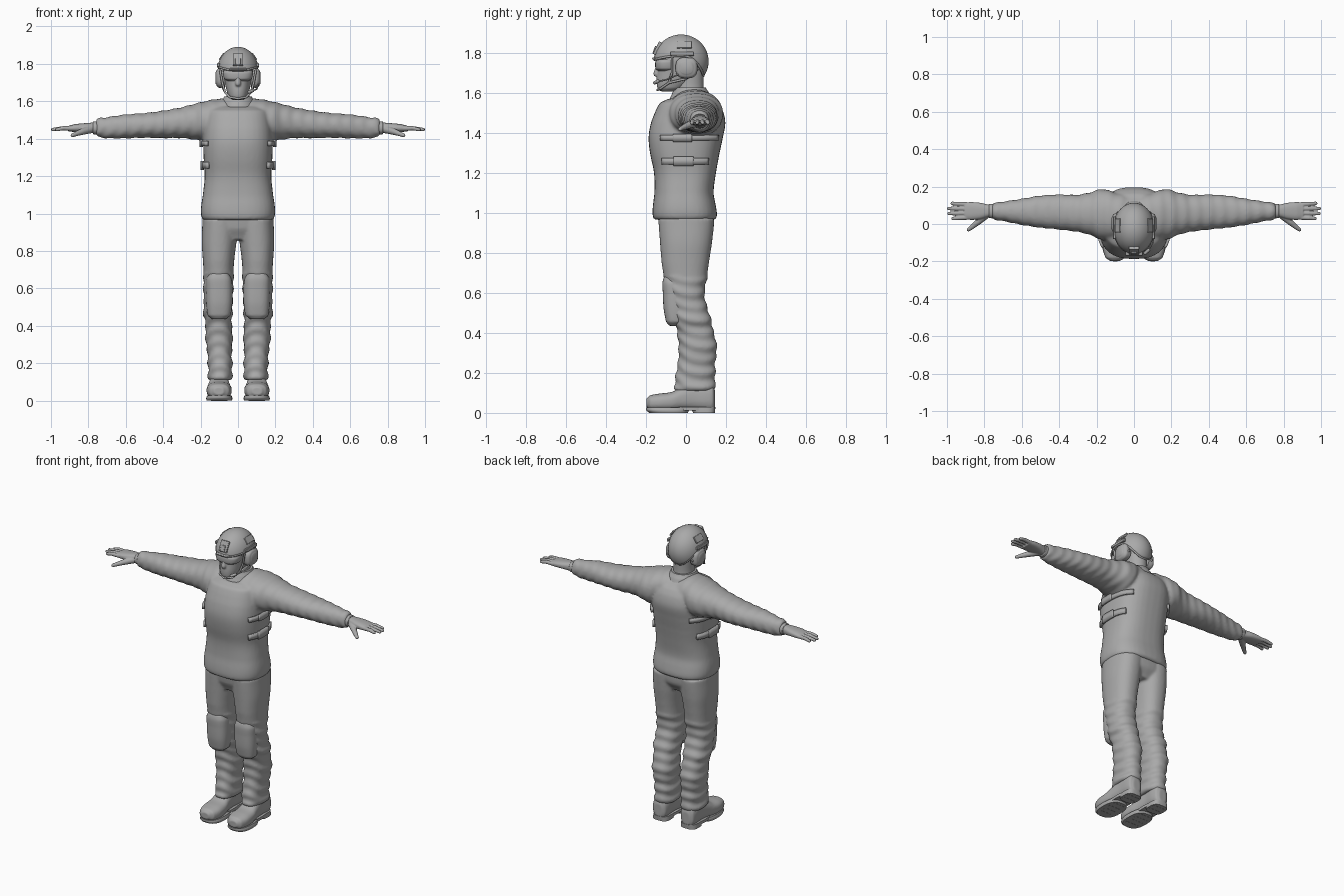
import bpy, bmesh, math
from mathutils import Vector, Matrix

if "Cube" in bpy.data.objects:
    bpy.data.objects.remove(bpy.data.objects["Cube"])

grey = bpy.data.materials.new("plain_grey")
grey.use_nodes = True
grey.diffuse_color = (0.4, 0.4, 0.4, 1)
grey.node_tree.nodes["Principled BSDF"].inputs["Base Color"].default_value = (0.4, 0.4, 0.4, 1)
SIDES = (("left", 1), ("right", -1))


def finish(name, bm, voxel=0, smooth=4, solid=0, bevel=0):
    """Turn a bmesh into a smooth shaded object, optionally fused by remeshing."""
    bmesh.ops.recalc_face_normals(bm, faces=bm.faces)
    mesh = bpy.data.meshes.new(name)
    bm.to_mesh(mesh)
    bm.free()
    mesh.materials.append(grey)
    ob = bpy.data.objects.new(name, mesh)
    bpy.context.collection.objects.link(ob)
    bpy.ops.object.select_all(action="DESELECT")
    ob.select_set(True)
    bpy.context.view_layer.objects.active = ob
    bpy.ops.object.shade_smooth_by_angle(angle=math.radians(45))
    if solid:
        m = ob.modifiers.new("Thickness", "SOLIDIFY")
        m.thickness, m.offset = solid, 0
    if bevel:
        m = ob.modifiers.new("Bevel", "BEVEL")
        m.width, m.segments = bevel, 2
    if voxel:
        m = ob.modifiers.new("Fuse", "REMESH")
        m.mode, m.voxel_size, m.use_smooth_shade = "VOXEL", voxel, True
        m = ob.modifiers.new("Soften", "SMOOTH")
        m.factor, m.iterations = 0.5, smooth
    return ob


def dense(st, steps=6):
    """Catmull-Rom interpolation through the stations of a loft."""
    out = []
    for i in range(len(st) - 1):
        a, b, c, d = (st[max(0, min(len(st) - 1, i + k))] for k in (-1, 0, 1, 2))
        for s in range(steps):
            t = s / steps
            row = [q + (r - p) * t / 2 + (2 * p - 5 * q + 4 * r - w) * t * t / 2
                   + (3 * q - p - 3 * r + w) * t ** 3 / 2 for p, q, r, w in zip(a, b, c, d)]
            row[0] = b[0] + (c[0] - b[0]) * t
            out.append(row)
    return out + [list(st[-1])]


def ring_point(row, ang, n, grow=0.0):
    """Superellipse point of a station (t, u min, u max, v min, v max)."""
    _, u0, u1, v0, v1 = row
    co, si = math.cos(ang), math.sin(ang)
    return ((u0 + u1) / 2 + ((u1 - u0) / 2 + grow) * math.copysign(abs(co) ** (2 / n), co),
            (v0 + v1) / 2 + ((v1 - v0) / 2 + grow) * math.copysign(abs(si) ** (2 / n), si))


def loft(bm, st, axis="z", n=2.0, sx=1, folds=0.0, seg=36):
    """Skin rings along an axis; folds adds slanting cloth wrinkles."""
    rings = []
    for row in dense(st):
        ring = []
        for k in range(seg):
            a = math.tau * k / seg
            w = folds * math.sin(row[0] * 95 + 2 * math.sin(a) + 1.5 * math.cos(2 * a))
            u, v = ring_point(row, a, n, w)
            t = row[0]
            x, y, z = {"z": (u, v, t), "x": (t, u, v), "y": (u, t, v)}[axis]
            ring.append(bm.verts.new((sx * x, y, z)))
        rings.append(ring)
    for r, s in zip(rings, rings[1:]):
        for k in range(seg):
            bm.faces.new((r[k], r[k - 1], s[k - 1], s[k]))
    bm.faces.new(rings[0])
    bm.faces.new(rings[-1])


def tube(bm, pts, radii, sx=1):
    """Overlapping tapered rods with ball joints through the points."""
    pts = [Vector((sx * p[0], p[1], p[2])) for p in pts]
    for p, r in zip(pts, radii):
        bmesh.ops.create_uvsphere(bm, u_segments=12, v_segments=8, radius=r,
                                  matrix=Matrix.Translation(p))
    for p, q, r, s in zip(pts, pts[1:], radii, radii[1:]):
        d = q - p
        m = Matrix.Translation((p + q) / 2) @ d.to_track_quat("Z", "Y").to_matrix().to_4x4()
        bmesh.ops.create_cone(bm, segments=12, radius1=r, radius2=s, depth=d.length, matrix=m)


def box(bm, loc, size, rot=0, axis="X"):
    m = Matrix.Translation(loc) @ Matrix.Rotation(rot, 4, axis) @ Matrix.Diagonal((*size, 1))
    bmesh.ops.create_cube(bm, size=1, matrix=m)


# Jacket: vest body and sleeves fused together
def body(z, x, front, back):
    return (z, -x, x, front, back)


torso = [body(.965, .188, -.16, .148), body(.985, .197, -.167, .155), body(1.03, .198, -.166, .15),
         body(1.1, .188, -.158, .138), body(1.2, .178, -.16, .15), body(1.3, .184, -.18, .168),
         body(1.38, .186, -.187, .185), body(1.45, .184, -.175, .197), body(1.51, .176, -.152, .185),
         body(1.55, .165, -.13, .16), body(1.57, .13, -.09, .13)]
sleeve = [(0, -.08, .15, 1.42, 1.605), (.09, -.08, .165, 1.41, 1.615), (.17, -.085, .187, 1.385, 1.602),
          (.23, -.06, .17, 1.395, 1.587), (.3, -.042, .156, 1.403, 1.568), (.4, -.03, .158, 1.403, 1.55),
          (.5, -.02, .152, 1.405, 1.537), (.6, -.005, .135, 1.402, 1.53), (.7, .015, .12, 1.402, 1.516),
          (.745, .022, .113, 1.408, 1.51), (.757, .026, .11, 1.413, 1.505)]
bm = bmesh.new()
loft(bm, torso, n=2.6)
for _, sx in SIDES:
    loft(bm, sleeve, "x", 2.2, sx, .0025)
finish("jacket", bm, .009, 5)

# Collar and neck
bm = bmesh.new()
loft(bm, [(1.56, -.1, .1, -.085, .13), (1.6, -.088, .088, -.068, .115), (1.625, -.074, .074, -.058, .1)])
finish("collar", bm)
bm = bmesh.new()
loft(bm, [(1.58, -.066, .066, -.055, .092), (1.64, -.06, .06, -.05, .088), (1.72, -.062, .062, -.05, .09)])
finish("neck", bm)

# Side straps and buckles that hug the vest
rows = dense(torso)
for side, sx in SIDES:
    for level, z, a0, a1, h in (("upper", 1.375, -35, 52, .014), ("lower", 1.258, -36, 38, .017),
                                ("upper_buckle", 1.375, -13, 5, .02), ("lower_buckle", 1.258, -13, 9, .024)):
        row = min(rows, key=lambda r: abs(r[0] - z))
        grow = .013 if "buckle" in level else .006
        bm = bmesh.new()
        pairs = []
        for k in range(13):
            u, v = ring_point(row, math.radians(a0 + (a1 - a0) * k / 12), 2.6, grow)
            pairs.append([bm.verts.new((sx * u, v, z + d)) for d in (-h, h)])
        for p, q in zip(pairs, pairs[1:]):
            bm.faces.new((p[0], q[0], q[1], p[1]))
        finish(f"{side}_{level}_strap", bm, solid=.014)

# Trousers: hips and both legs fused together
leg = [(.97, .0, .19, -.138, .142), (.85, .008, .194, -.13, .13), (.75, .02, .188, -.122, .115),
       (.68, .024, .184, -.112, .106), (.6, .025, .186, -.095, .092), (.53, .028, .182, -.08, .105),
       (.46, .03, .186, -.062, .127), (.42, .034, .174, -.047, .135), (.33, .028, .174, -.037, .155),
       (.25, .034, .163, -.04, .146), (.2, .03, .162, -.05, .147), (.15, .032, .158, -.055, .145),
       (.125, .03, .163, -.06, .147), (.11, .034, .158, -.05, .142)]
bm = bmesh.new()
loft(bm, [body(.86, .15, -.1, .1), body(.92, .186, -.128, .135), body(1.02, .186, -.14, .138)], n=2.5)
for _, sx in SIDES:
    loft(bm, [r for r in leg if r[0] > .65], n=2.3, sx=sx)
    loft(bm, [r for r in leg if r[0] < .7], n=2.3, sx=sx, folds=.004)
finish("trousers", bm, .008, 4)

for side, sx in SIDES:
    # Knee pad
    bm = bmesh.new()
    loft(bm, [(.435, .065, .14, -.085, -.03), (.455, .04, .162, -.1, .0), (.52, .03, .17, -.112, .02),
              (.6, .029, .172, -.116, .02), (.65, .034, .17, -.118, .0), (.68, .05, .155, -.112, -.03)], n=2.6, sx=sx)
    finish(f"{side}_knee_pad", bm, .006, 4)

    # Boot upper
    bm = bmesh.new()
    loft(bm, [(-.198, .075, .13, .03, .072), (-.18, .048, .153, .014, .088), (-.13, .034, .167, .01, .097),
              (-.07, .036, .166, .01, .105), (-.02, .045, .158, .014, .13), (.04, .05, .152, .014, .15),
              (.1, .048, .152, .01, .15), (.135, .056, .146, .01, .14), (.146, .075, .125, .025, .11)],
         "y", 2.5, sx)
    finish(f"{side}_boot", bm, .006, 3)

    # Sole, heel and tread bars
    bm = bmesh.new()
    loft(bm, [(.0, .032, .168, -.185, .01), (.012, .03, .17, -.198, .015), (.026, .034, .166, -.2, .02)],
         n=2.6, sx=sx)
    loft(bm, [(.0, .046, .156, .035, .144), (.03, .048, .154, .02, .147)], n=3, sx=sx)
    loft(bm, [(.012, .045, .157, -.06, .1), (.03, .045, .157, -.06, .1)], n=3, sx=sx)
    for y in (-.14, -.1, -.06, -.02, .07, .11):
        box(bm, (sx * .1, y, .004), (.09, .016, .01))
    finish(f"{side}_boot_sole", bm)

    # Gloved hand with four fingers and a thumb
    bm = bmesh.new()
    loft(bm, [(.74, .035, .102, 1.425, 1.49), (.78, .036, .104, 1.43, 1.486), (.82, .026, .113, 1.434, 1.483),
              (.87, .022, .117, 1.436, 1.478), (.905, .026, .115, 1.438, 1.47)], "x", 2.5, sx)
    for y, spread, tip in ((.035, -.006, .968), (.058, -.002, .989), (.081, .002, .991), (.104, .006, .972)):
        tube(bm, [(.885, y, 1.455), (.935, y + spread / 2, 1.456), (tip, y + spread, 1.449)],
             (.0125, .0115, .0095), sx)
    tube(bm, [(.79, .05, 1.45), (.835, .01, 1.437), (.865, -.015, 1.426), (.885, -.03, 1.418)],
         (.022, .017, .013, .0105), sx)
    finish(f"{side}_hand", bm, .0035, 3)

    # Glove cuff
    bm = bmesh.new()
    loft(bm, [(.735, .03, .107, 1.42, 1.495), (.775, .031, .108, 1.424, 1.492)], "x", 2.2, sx)
    finish(f"{side}_glove_cuff", bm, bevel=.004)

# Masked head with a nose ridge
bm = bmesh.new()
loft(bm, [(1.607, -.03, .03, -.128, -.05), (1.622, -.048, .048, -.143, -.01), (1.66, -.062, .062, -.147, .05),
          (1.71, -.072, .072, -.142, .09), (1.77, -.082, .082, -.14, .095), (1.82, -.07, .07, -.12, .08)], n=2.2)
tube(bm, [(0, -.138, 1.74), (0, -.148, 1.695)], (.01, .016))
finish("masked_head", bm, .005, 5)

# Wraparound goggles
bm = bmesh.new()
loft(bm, [(1.708, -.055, .055, -.14, -.05), (1.72, -.074, .074, -.152, -.04),
          (1.75, -.08, .08, -.154, -.04), (1.765, -.076, .076, -.148, -.04)], n=2.5)
finish("goggles", bm)

# Helmet shell: an ellipsoid trimmed high over the ears and low at the nape
bm = bmesh.new()
ZC, CY, RX, RY, RZ = 1.757, -.024, .108, .133, .13
rings = []
for k in range(48):
    a = math.tau * k / 48
    back, side = math.sin(a), abs(math.cos(a))
    rim = 1.765 + .02 * side ** 2 - .08 * max(0, back) ** 0.8 * (1 - side ** 4)
    end = math.acos((rim - ZC) / RZ)
    rings.append([bm.verts.new((RX * math.cos(a) * math.sin(p), CY + RY * back * math.sin(p),
                                ZC + RZ * math.cos(p))) for p in (end * (j + .15) / 16.15 for j in range(17))])
for r, s in zip(rings, rings[1:] + rings[:1]):
    for j in range(16):
        bm.faces.new((r[j], r[j + 1], s[j + 1], s[j]))
bm.faces.new([r[0] for r in rings])
rim_path = [tuple(r[-1].co) for r in rings]
finish("helmet_shell", bm, solid=.008)

# Helmet rim band and front mount
bm = bmesh.new()
tube(bm, rim_path + rim_path[:1], [.006] * 49)
finish("helmet_rim", bm)
bm = bmesh.new()
box(bm, (0, -.142, 1.822), (.056, .018, .07), -.45)
box(bm, (0, -.153, 1.812), (.03, .018, .04), -.35)
box(bm, (0, -.16, 1.772), (.09, .02, .01), .2)
finish("helmet_front_mount", bm, bevel=.004)

for side, sx in SIDES:
    # Helmet side plate and rail
    bm = bmesh.new()
    box(bm, (sx * .086, -.008, 1.84), (.01, .075, .042), -sx * .62, "Y")
    box(bm, (sx * .105, -.02, 1.795), (.014, .12, .02), -sx * .15, "Y")
    finish(f"{side}_helmet_rail", bm, bevel=.003)

    # Ear cup
    bm = bmesh.new()
    loft(bm, [(.07, -.05, .055, 1.675, 1.775), (.1, -.052, .057, 1.672, 1.777),
              (.112, -.044, .049, 1.68, 1.77), (.12, -.028, .033, 1.695, 1.755)], "x", 2.8, sx)
    finish(f"{side}_ear_cup", bm)

    # Chin strap
    bm = bmesh.new()
    tube(bm, [(.098, -.07, 1.78), (.084, -.07, 1.7), (.07, -.085, 1.65), (.045, -.125, 1.622), (0, -.142, 1.614)],
         [.006] * 5, sx)
    tube(bm, [(.088, .06, 1.72), (.08, .0, 1.67), (.07, -.085, 1.65)], [.006] * 3, sx)
    finish(f"{side}_chin_strap", bm)

# Microphone boom
bm = bmesh.new()
tube(bm, [(.108, -.04, 1.69), (.1, -.1, 1.665), (.075, -.145, 1.655)], [.004] * 3)
tube(bm, [(.078, -.14, 1.657), (.06, -.156, 1.65)], [.009] * 2)
finish("microphone", bm)
